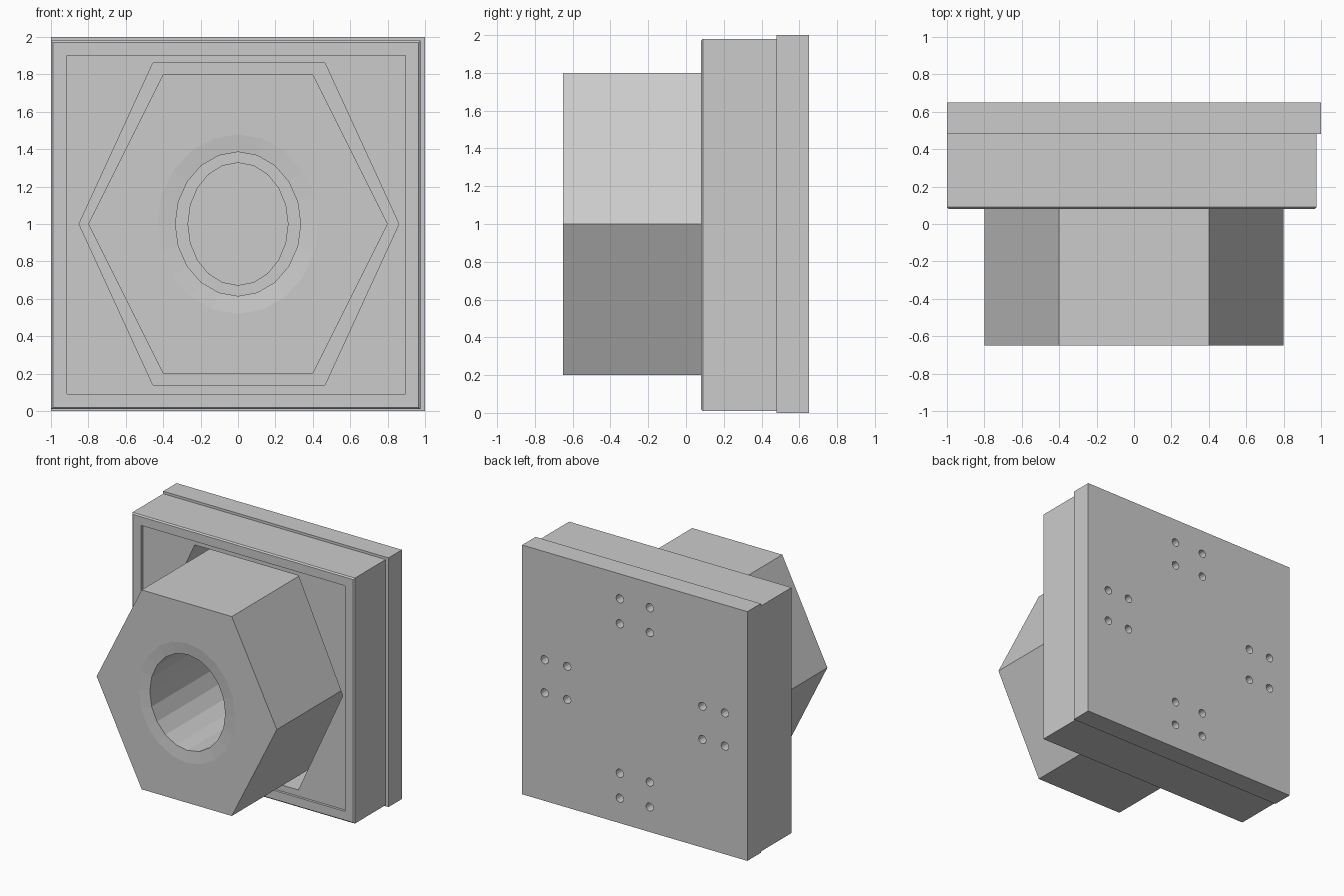
import bpy, bmesh, math

if "Cube" in bpy.data.objects:
    bpy.data.objects.remove(bpy.data.objects["Cube"])


def add_object(name, bm):
    bmesh.ops.recalc_face_normals(bm, faces=bm.faces)
    me = bpy.data.meshes.new(name)
    bm.to_mesh(me)
    bm.free()
    ob = bpy.data.objects.new(name, me)
    bpy.context.collection.objects.link(ob)
    return ob


def loft(name, rings):
    """Solid from matching outlines; each ring is (y, [(x, z), ...])."""
    bm = bmesh.new()
    loops = [[bm.verts.new((x, y, z)) for x, z in pts] for y, pts in rings]
    n = len(loops[0])
    for a, b in zip(loops, loops[1:]):
        for i in range(n):
            j = (i + 1) % n
            bm.faces.new((a[i], a[j], b[j], b[i]))
    bm.faces.new(loops[0])
    bm.faces.new(loops[-1])
    return add_object(name, bm)


def ellipse(rx, rz, n=20, cx=0, cz=1):
    return [(cx + rx * math.cos(math.tau * i / n), cz + rz * math.sin(math.tau * i / n)) for i in range(n)]


def rect(x0, x1, z0, z1):
    return [(x0, z0), (x1, z0), (x1, z1), (x0, z1)]


def hexagon(half, side, rz, cx=0):
    return [(cx + side, 1), (cx + half, 1 + rz), (cx - half, 1 + rz),
            (cx - side, 1), (cx - half, 1 - rz), (cx + half, 1 - rz)]


def cut(target, cutter):
    mod = target.modifiers.new("cut", 'BOOLEAN')
    mod.operation = 'DIFFERENCE'
    mod.solver = 'EXACT'
    mod.object = cutter
    bpy.context.view_layer.objects.active = target
    bpy.ops.object.modifier_apply(modifier="cut")
    bpy.data.objects.remove(cutter)


# Back plate with four groups of four screw holes
back_plate = loft("back_plate", [(0.48, rect(-1, 1, 0, 2)), (0.65, rect(-1, 1, 0, 2))])
for gx, gz, sx, sz in [(0, 1.7, .133, .1), (0, .3, .133, .1), (.7, 1, .1, .133), (-.7, 1, .1, .133)]:
    for i in (-1, 1):
        for j in (-1, 1):
            e = ellipse(0.033, 0.033, 12, gx + i * sx, gz + j * sz)
            cut(back_plate, loft("screw_cutter", [(0.55, e), (0.7, e)]))

# Front plate with softened front edge, shallow tray and hexagonal socket
front_plate = loft("front_plate", [
    (0.08, rect(-.99, .965, .02, 1.97)),
    (0.09, rect(-1, .975, .01, 1.98)),
    (0.48, rect(-1, .975, .01, 1.98))])
cut(front_plate, loft("tray_cutter", [(0.0, rect(-.915, .895, .09, 1.9)), (0.1, rect(-.915, .895, .09, 1.9))]))
socket = hexagon(.46, .855, .86, .005)
cut(front_plate, loft("socket_cutter", [(0.0, socket), (0.5, socket)]))

# Core peg standing in the middle of the socket
peg = ellipse(.27, .33)
loft("core_peg", [(0.1, peg), (0.48, peg)])

# Hexagonal hub with a round bore and dished rim
hub = loft("hex_hub", [(-.65, hexagon(.4, .8, .8)), (.47, hexagon(.4, .8, .8))])
bore = ellipse(.335, .385)
cut(hub, loft("bore_cutter", [
    (-.67, ellipse(.45, .51)), (-.65, ellipse(.43, .48)), (-.64, bore), (.6, bore)]))
